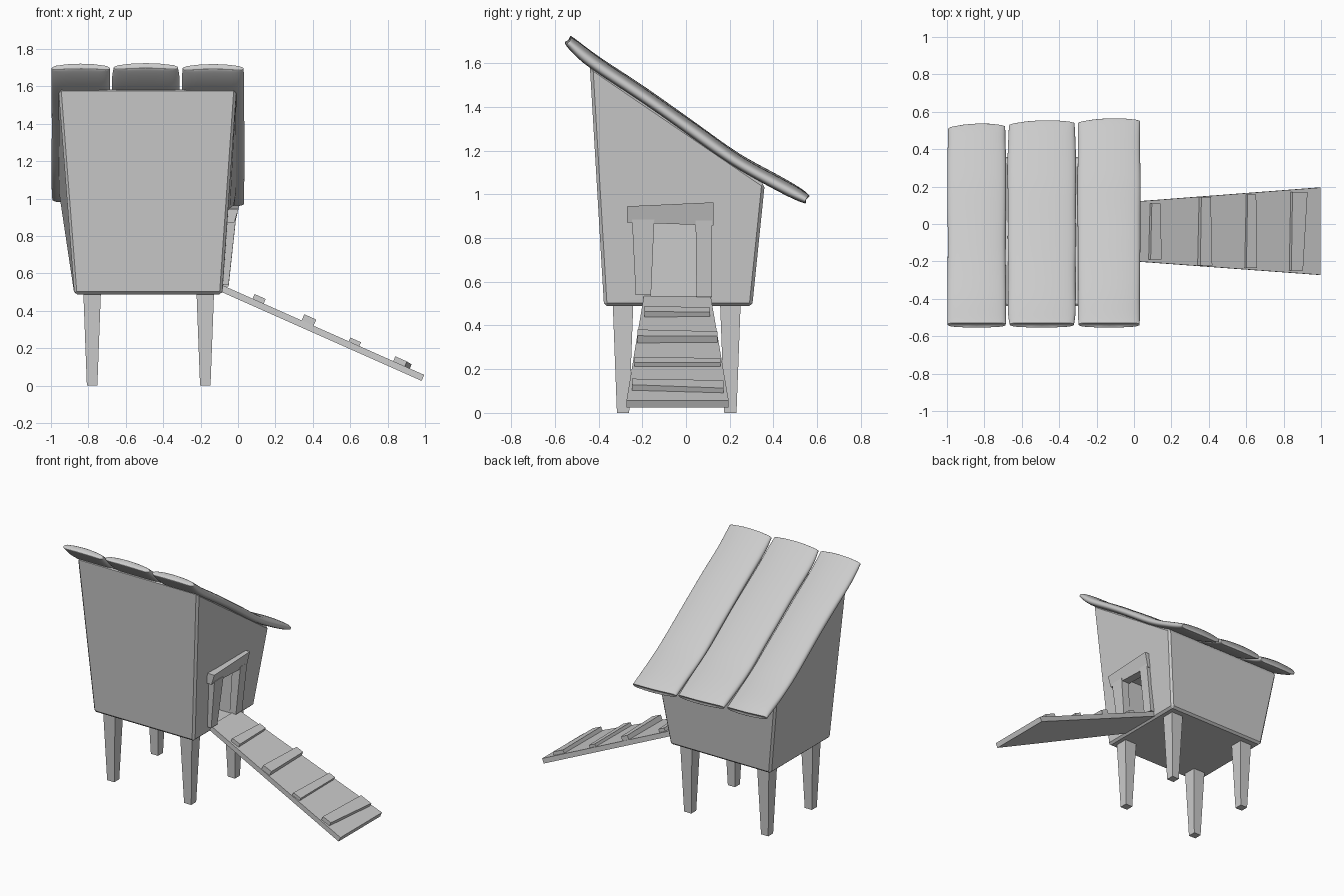
import bpy, bmesh, math, random
from mathutils import Vector

if "Cube" in bpy.data.objects:
    bpy.data.objects.remove(bpy.data.objects["Cube"])

random.seed(4)


def loft(name, rings, bevel=0.0):
    """Solid skinned through closed rings of equal point count."""
    bm = bmesh.new()
    rows = [[bm.verts.new(p) for p in r] for r in rings]
    n = len(rows[0])
    for a, b in zip(rows, rows[1:]):
        for i in range(n):
            bm.faces.new((a[i], a[(i + 1) % n], b[(i + 1) % n], b[i]))
    bm.faces.new(rows[0][::-1])
    bm.faces.new(rows[-1])
    bmesh.ops.recalc_face_normals(bm, faces=bm.faces)
    me = bpy.data.meshes.new(name)
    bm.to_mesh(me)
    bm.free()
    ob = bpy.data.objects.new(name, me)
    bpy.context.collection.objects.link(ob)
    if bevel:
        m = ob.modifiers.new("bevel", "BEVEL")
        m.width, m.segments = bevel, 1
    return ob


def rect(x0, x1, y0, y1, z):
    return [(x0, y0, z), (x1, y0, z), (x1, y1, z), (x0, y1, z)]


# Flared hut body with a sloping top
top = [(-0.96, -0.44, 1.59), (-0.008, -0.44, 1.59), (-0.008, 0.36, 1.045), (-0.96, 0.36, 1.045)]
body = loft("hut_body", [rect(-0.875, -0.085, -0.375, 0.303, 0.488), top], 0.014)

# Doorway cut into the right wall
cutter = loft("doorway_cutter", [rect(-0.5, 0.1, -0.16, 0.055, 0.525), rect(-0.5, 0.1, -0.16, 0.055, 0.9)])
cutter.hide_render = True
cutter.display_type = "WIRE"
cut = body.modifiers.new("doorway", "BOOLEAN")
cut.operation, cut.solver, cut.object = "DIFFERENCE", "EXACT", cutter

# Door posts and lintel
loft("door_post_front", [rect(-0.1, -0.05, -0.23, -0.16, 0.54), rect(-0.075, -0.012, -0.247, -0.145, 0.885)])
loft("door_post_back", [rect(-0.1, -0.05, 0.048, 0.118, 0.53), rect(-0.075, -0.012, 0.044, 0.12, 0.88)])
loft("door_lintel", [
    [(-0.08, -0.27, 0.872), (-0.02, -0.27, 0.872), (0.003, -0.27, 0.945), (-0.07, -0.27, 0.945)],
    [(-0.08, 0.125, 0.857), (-0.018, 0.125, 0.857), (0.006, 0.125, 0.963), (-0.07, 0.125, 0.963)]])

# Four tapered legs
for side, x in (("left", -0.78), ("right", -0.175)):
    for end, y in (("front", -0.288), ("back", 0.203)):
        loft(f"{end}_{side}_leg", [rect(x - 0.028, x + 0.028, y - 0.028, y + 0.028, 0),
                                   rect(x - 0.047, x + 0.047, y - 0.047, y + 0.047, 0.5)])


# Ramp: widening board sloping down to the right
def ramp_z(x):
    return 0.535 - 0.444 * (x + 0.08)


slope = Vector((1, 0, -0.444)).normalized()
up = Vector((0.444, 0, 1)).normalized()


def ramp_ring(x, y0, y1, thick):
    a, b = Vector((x, y0, ramp_z(x))), Vector((x, y1, ramp_z(x)))
    return [a, b, b - up * thick, a - up * thick]


loft("ramp_board", [ramp_ring(-0.08, -0.193, 0.113, 0.035), ramp_ring(0.996, -0.272, 0.195, 0.035)])

# Uneven cleats across the ramp: start x, widths at both ends, y range, height
cleats = [(0.078, 0.065, 0.05, -0.19, 0.11, 0.027), (0.34, 0.07, 0.055, -0.222, 0.145, 0.036),
          (0.592, 0.062, 0.05, -0.235, 0.158, 0.022), (0.83, 0.068, 0.088, -0.248, 0.172, 0.028)]
for i, (x, w0, w1, y0, y1, h) in enumerate(cleats):
    rings = []
    for y, w, k in ((y0, w0, 1.0), (y1, w1, 0.85)):
        p = Vector((x + (0.008 if y > 0 else 0), y, ramp_z(x + (0.008 if y > 0 else 0)))) - up * 0.008
        q = up * (h * k + 0.008)
        rings.append([p, p + slope * w, p + slope * w + q, p + q])
    loft(f"ramp_cleat_{i + 1}", rings)

# Three soft, wavy roof planks following one side profile
path = [(-0.535, 1.7), (-0.47, 1.64), (-0.39, 1.58), (-0.23, 1.478), (-0.07, 1.366),
        (0.08, 1.26), (0.225, 1.153), (0.37, 1.075), (0.47, 1.022), (0.535, 0.988)]
section = [(-1, -0.6), (-0.85, -1), (-0.4, -1), (0, -1), (0.4, -1), (0.85, -1), (1, -0.6),
           (1, 0.2), (0.86, 0.7), (0.45, 1.0), (0, 1.1), (-0.45, 1.0), (-0.86, 0.7), (-1, 0.2)]
planks = [(-1.0, -0.682, -0.02, 0.0), (-0.678, -0.308, 0.0, 0.003), (-0.304, 0.037, 0.012, -0.002)]
for k, (x0, x1, back, lift) in enumerate(planks):
    rings = []
    mid, half = (x0 + x1) / 2, (x1 - x0) / 2
    for j, (y, z) in enumerate(path):
        a, b = path[max(j - 1, 0)], path[min(j + 1, len(path) - 1)]
        d = Vector((0, b[0] - a[0], b[1] - a[1])).normalized()
        n = Vector((0, -d.z, d.y))
        last = j in (0, len(path) - 1)
        w = half * (0.965 if last and k == 1 else 1.0) - random.uniform(0, 0.006)
        t = 0.022 if last else 0.029 + random.uniform(-0.002, 0.003)
        ring = []
        for sx, sz in section:
            p = Vector((mid + sx * w, y, z + lift)) + n * (sz * t)
            # bowed and skewed plank ends
            if j >= len(path) - 2:
                p += d * (back + 0.012 * (1 - sx * sx) + 0.006 * sx)
            elif j <= 1:
                p -= d * (0.01 * (1 - sx * sx))
            ring.append(p)
        rings.append(ring)
    plank = loft(f"roof_plank_{k + 1}", rings)
    for e in plank.data.polygons:
        e.use_smooth = True
    bm = bmesh.new()
    bm.from_mesh(plank.data)
    # firm up the end caps before smoothing
    caps = [f for f in bm.faces if len(f.verts) > 4]
    bmesh.ops.inset_individual(bm, faces=caps, thickness=0.006)
    bm.to_mesh(plank.data)
    crease = plank.data.attributes.new("crease_edge", "FLOAT", "EDGE")
    for e, edge in enumerate(bm.edges):
        sharp = any(len(f.verts) > 4 for v in edge.verts for f in v.link_faces)
        crease.data[e].value = 0.6 if sharp else 0.0
    bm.free()
    sub = plank.modifiers.new("smooth", "SUBSURF")
    sub.levels = sub.render_levels = 2
